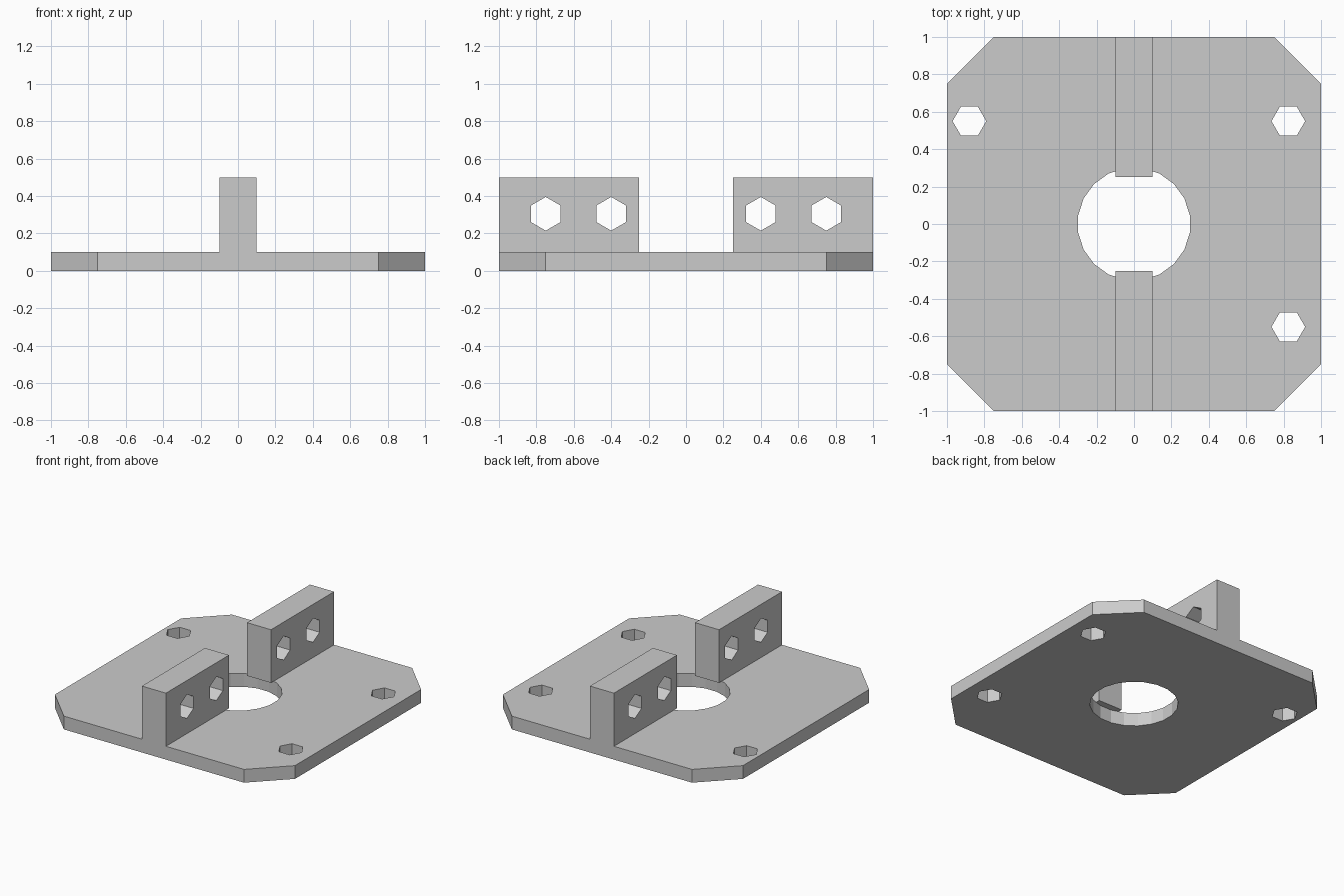
import bpy
import bmesh
from math import cos, sin, pi

cube = bpy.data.objects.get("Cube")
if cube:
    bpy.data.objects.remove(cube)

grey = bpy.data.materials.new("plain_grey")
grey.use_nodes = True
colour = (0.6, 0.6, 0.6, 1)
grey.diffuse_color = colour
grey.node_tree.nodes["Principled BSDF"].inputs["Base Color"].default_value = colour


def ring(x, y, radius, sides, turn=0.0):
    """Regular polygon around a point."""
    angles = [turn + 2 * pi * i / sides for i in range(sides)]
    return [(x + radius * cos(a), y + radius * sin(a)) for a in angles]


def extruded_part(name, loops, thickness, location, rotation=(0, 0, 0)):
    """Flat outline (first loop) with holes (other loops), given a thickness."""
    curve = bpy.data.curves.new(name, "CURVE")
    curve.dimensions = "2D"
    curve.fill_mode = "BOTH"
    curve.extrude = thickness / 2
    for loop in loops:
        spline = curve.splines.new("POLY")
        spline.points.add(len(loop) - 1)
        for point, (x, y) in zip(spline.points, loop):
            point.co = (x, y, 0, 1)
        spline.use_cyclic_u = True

    # Turn the filled curve into a clean, closed mesh
    source = bpy.data.objects.new(name + "_outline", curve)
    bpy.context.collection.objects.link(source)
    bpy.context.view_layer.update()
    evaluated = source.evaluated_get(bpy.context.evaluated_depsgraph_get())
    mesh = bpy.data.meshes.new_from_object(evaluated)
    bpy.data.objects.remove(source)
    mesh.name = name
    bm = bmesh.new()
    bm.from_mesh(mesh)
    bmesh.ops.remove_doubles(bm, verts=bm.verts, dist=0.0005)
    bmesh.ops.dissolve_limit(bm, angle_limit=0.01, verts=bm.verts, edges=bm.edges)
    bmesh.ops.recalc_face_normals(bm, faces=bm.faces)
    for face in bm.faces:
        face.smooth = False
    bm.to_mesh(mesh)
    bm.free()
    mesh.materials.clear()
    mesh.materials.append(grey)

    part = bpy.data.objects.new(name, mesh)
    part.location = location
    part.rotation_euler = rotation
    bpy.context.collection.objects.link(part)
    return part


# Base plate: clipped square with a round opening and three hexagonal bolt holes
PLATE = 0.1
clip = 0.75
outline = [(1, -clip), (1, clip), (clip, 1), (-clip, 1),
           (-1, clip), (-1, -clip), (-clip, -1), (clip, -1)]
opening = ring(0, 0, 0.302, 20, pi / 20)
bolt_holes = [ring(x, y, 0.09, 6)
              for x, y in ((-0.88, 0.55), (0.825, 0.55), (0.825, -0.55))]
extruded_part("base_plate", [outline, opening] + bolt_holes, PLATE, (0, 0, PLATE / 2))

# Upright lugs: mirrored front and back, each with two hexagonal cross holes
for name, side in (("back_lug", 1), ("front_lug", -1)):
    inner, outer, top = side * 0.25, side, 0.5
    outline = [(inner, PLATE), (outer, PLATE), (outer, top), (inner, top)]
    holes = [ring(side * y, 0.305, 0.09, 6, pi / 2) for y in (0.4, 0.75)]
    extruded_part(name, [outline] + holes, 0.2, (0, 0, 0), (pi / 2, 0, pi / 2))
